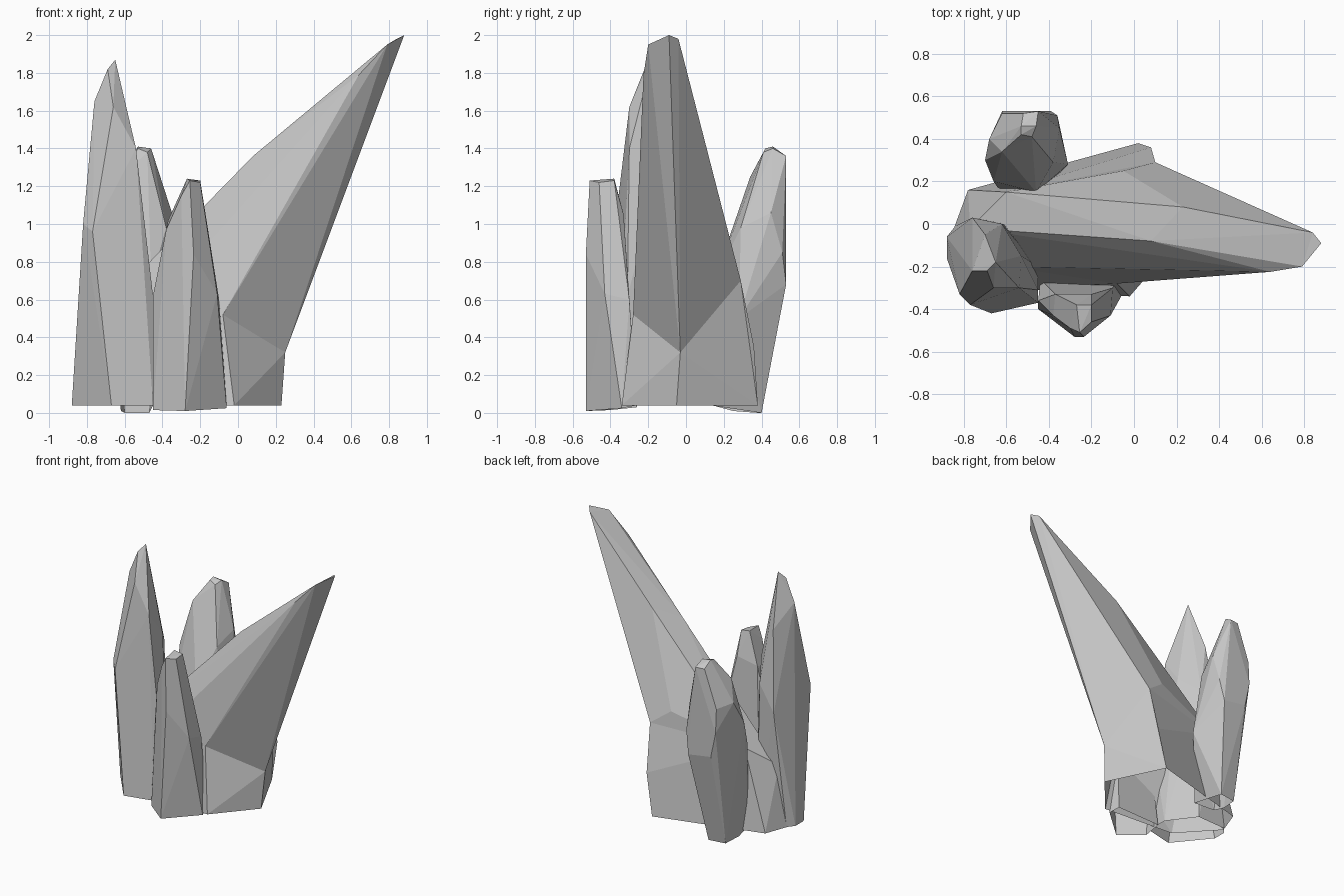
import bpy
import bmesh
from math import radians
from mathutils import Vector

default_cube = bpy.data.objects.get("Cube")
if default_cube:
    bpy.data.objects.remove(default_cube, do_unlink=True)


def make_material(name, colour):
    material = bpy.data.materials.new(name)
    material.use_nodes = True
    material.diffuse_color = colour
    shader = material.node_tree.nodes["Principled BSDF"]
    shader.inputs["Base Color"].default_value = colour
    return material


stone = make_material("pale_grey_stone", (0.57, 0.57, 0.57, 1))


def crystal(name, foot, waist, tip, pull=1.0):
    """Wrap flat facets round the corners of a foot, a waist and a tip.

    The foot is drawn in by the pull factor while wrapping, most of all at
    the ground, and then let out again. This allows a hollow kink above it.
    """
    bm = bmesh.new()
    corners = [Vector(corner) for corner in foot]
    middle = sum(corners, Vector()) / len(corners)
    foot_verts = []
    for corner in corners:
        factor = min(1, pull + corner.z * 0.6)
        place = middle.lerp(corner, factor)
        place.z = corner.z
        foot_verts.append(bm.verts.new(place))
    for corner in waist + tip:
        bm.verts.new(corner)

    hull = bmesh.ops.convex_hull(bm, input=bm.verts[:])
    spare = set(hull["geom_interior"]) | set(hull["geom_unused"])
    spare = [e for e in spare if isinstance(e, bmesh.types.BMVert)]
    bmesh.ops.delete(bm, geom=spare, context="VERTS")

    for vert, place in zip(foot_verts, corners):
        if vert.is_valid:
            vert.co = place
    bmesh.ops.recalc_face_normals(bm, faces=bm.faces[:])

    # The cut end on the ground stays open
    under = [f for f in bm.faces if all(v.co.z < 0.1 for v in f.verts)]
    bmesh.ops.delete(bm, geom=under, context="FACES")
    bmesh.ops.dissolve_limit(bm, angle_limit=radians(3),
                             verts=bm.verts[:], edges=bm.edges[:])

    mesh = bpy.data.meshes.new(name)
    bm.to_mesh(mesh)
    bm.free()
    mesh.materials.append(stone)
    obj = bpy.data.objects.new(name, mesh)
    bpy.context.collection.objects.link(obj)
    return obj


# Large crystal leaning over to the side, on a more upright stump
crystal(
    "leaning_crystal", pull=0.45,
    foot=[(-0.02, -0.34, 0.04), (0.23, -0.05, 0.04), (0.02, 0.38, 0.04),
          (0.08, 0.36, 0.35), (-0.78, 0.16, 0.04), (-0.85, -0.03, 0.04),
          (-0.6, -0.3, 0.04)],
    waist=[(-0.08, -0.28, 0.52), (0.25, -0.03, 0.32), (0.1, 0.29, 0.7),
           (-0.05, 0.25, 0.81), (-0.6, 0.15, 0.64), (-0.77, -0.02, 0.49),
           (-0.6, -0.2, 0.4), (0.08, -0.08, 1.36), (0.23, 0.08, 1.46)],
    tip=[(0.64, -0.225, 1.79), (0.79, -0.2, 1.95),
         (0.88, -0.09, 2), (0.84, -0.04, 1.98)],
)

# Tall upright crystal
crystal(
    "tall_crystal",
    foot=[(-0.88, -0.06, 0.04), (-0.88, -0.16, 0.04), (-0.67, -0.42, 0.04),
          (-0.45, -0.37, 0.04), (-0.45, -0.2, 0.04), (-0.6, 0, 0.04),
          (-0.84, -0.01, 0.04)],
    waist=[(-0.82, -0.33, 1), (-0.77, -0.38, 0.96), (-0.45, -0.31, 0.62),
           (-0.54, -0.3, 1.4), (-0.53, -0.15, 1.21), (-0.62, 0, 1.08),
           (-0.76, 0.03, 0.9)],
    tip=[(-0.76, -0.22, 1.65), (-0.66, -0.3, 1.62), (-0.7, -0.05, 1.49),
         (-0.69, -0.22, 1.82), (-0.65, -0.18, 1.87)],
)

# Stubby crystal at the back, narrowing towards its foot
crystal(
    "back_crystal",
    foot=[(-0.47, 0.4, 0), (-0.6, 0.38, 0), (-0.62, 0.25, 0.01),
          (-0.62, 0.14, 0.04), (-0.45, 0.13, 0.04)],
    waist=[(-0.58, 0.53, 0.71), (-0.39, 0.53, 0.68), (-0.36, 0.51, 0.85),
           (-0.31, 0.28, 0.5), (-0.35, 0.45, 1.06), (-0.46, 0.15, 0.7),
           (-0.66, 0.2, 0.7), (-0.7, 0.3, 0.92), (-0.68, 0.4, 1.1),
           (-0.62, 0.53, 0.9), (-0.62, 0.52, 1.08), (-0.38, 0.29, 0.98)],
    tip=[(-0.62, 0.34, 1.25), (-0.48, 0.41, 1.38), (-0.53, 0.42, 1.4),
         (-0.53, 0.46, 1.41), (-0.46, 0.46, 1.4), (-0.45, 0.53, 1.36),
         (-0.52, 0.52, 1.36)],
)

# Short crystal at the front
crystal(
    "front_crystal",
    foot=[(-0.28, -0.53, 0.01), (-0.45, -0.4, 0.015), (-0.44, -0.26, 0.03),
          (-0.08, -0.26, 0.04), (-0.06, -0.34, 0.025)],
    waist=[(-0.235, -0.53, 0.84), (-0.38, -0.43, 0.97), (-0.45, -0.36, 0.62),
           (-0.37, -0.33, 1.02), (-0.2, -0.33, 1.05), (-0.11, -0.43, 0.63),
           (-0.1, -0.3, 0.6)],
    tip=[(-0.27, -0.38, 1.24), (-0.2, -0.38, 1.23), (-0.2, -0.46, 1.22),
         (-0.255, -0.51, 1.23), (-0.3, -0.49, 1.15)],
)
